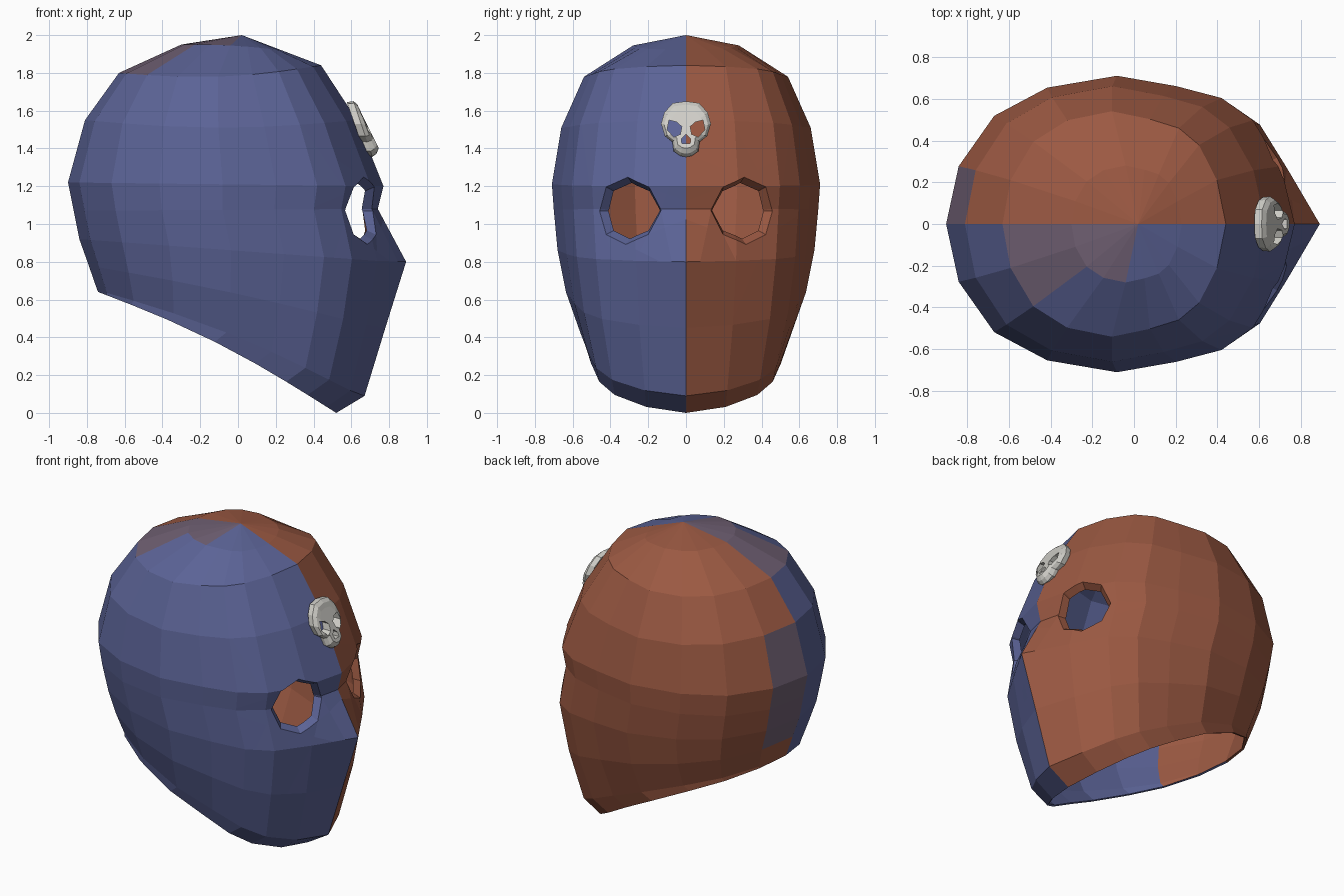
import bpy
import bmesh
from math import sin, cos, pi, radians
from mathutils import Vector

cube = bpy.data.objects.get("Cube")
if cube:
    bpy.data.objects.remove(cube, do_unlink=True)


def material(name, rgb):
    mat = bpy.data.materials.new(name)
    mat.use_nodes = True
    mat.diffuse_color = (*rgb, 1)
    mat.node_tree.nodes["Principled BSDF"].inputs["Base Color"].default_value = (*rgb, 1)
    return mat


BLUE = material("slate_blue", (0.105, 0.125, 0.305))
RED = material("rust_red", (0.33, 0.1, 0.055))
MIX = material("faded_purple", (0.16, 0.115, 0.17))
BONE = material("bone_white", (0.62, 0.61, 0.57))


def make_object(name, bm, mats):
    bm.normal_update()
    bmesh.ops.recalc_face_normals(bm, faces=bm.faces)
    mesh = bpy.data.meshes.new(name)
    bm.to_mesh(mesh)
    bm.free()
    for mat in mats:
        mesh.materials.append(mat)
    obj = bpy.data.objects.new(name, mesh)
    bpy.context.collection.objects.link(obj)
    return obj


def bridge(bm, loop_a, loop_b):
    n = len(loop_a)
    for i in range(n):
        j = (i + 1) % n
        bm.faces.new((loop_a[i], loop_a[j], loop_b[j], loop_b[i]))


# Plan outline of half the head, back to front: fraction of length, of width
plan = [(0, 0), (.036, .39), (.138, .73), (.29, .92), (.49, 1),
        (.66, .93), (.79, .85), (.88, .7), (.96, .39), (1, 0)]
plan += [(t, -v) for t, v in plan[-2:0:-1]]

# Head rings: back x, back z, front x, front z, half width, nose ridge, side lift
rings = [(-.3, 1.95, .23, 1.92, .28, 0, .01),
         (-.63, 1.8, .44, 1.84, .54, 0, -.04),
         (-.81, 1.55, .63, 1.55, .66, 0, -.04),
         (-.9, 1.22, .77, 1.2, .71, 0, 0),
         (-.87, 1.07, .74, 1.08, .70, 0, 0),
         (-.84, .92, .80, .8, .68, .09, 0),
         (-.79, .78, .74, .45, .635, .04, .02),
         (-.745, .65, .65, .09, .56, .02, .05),
         (-.74, .64, .52, 0, .54, 0, .05)]

# Mask shell
bm = bmesh.new()
pole = bm.verts.new((.02, 0, 2))
rows = []
for xb, zb, xf, zf, w, ridge, lift in rings:
    rows.append([bm.verts.new((xb + t * (xf - xb) + (ridge if t == 1 else 0), v * w,
                               zb + t * (zf - zb) + lift * sin(pi * t)))
                 for t, v in plan])
for i, v in enumerate(rows[0]):
    bm.faces.new((pole, rows[0][(i + 1) % len(plan)], v))
for a, b in zip(rows, rows[1:]):
    bridge(bm, a, b)

# Octagonal eye holes, sliced out of the shell
HOLE = .178
eyes = {}
for side in (-1, 1):
    axis = Vector((cos(radians(27)), side * sin(radians(27)), 0))
    across = Vector((-axis.y, axis.x, 0))
    centre = Vector((.65, side * .3, 1.07))
    eyes[side] = (centre, axis)
    normals = [across * cos(a) + Vector((0, 0, sin(a)))
               for a in [(k + .5) * pi / 4 for k in range(8)]]
    reach = HOLE * cos(pi / 8)

    def nearby():
        return [f for f in bm.faces if f.calc_center_median().y * side > 0
                and (f.calc_center_median() - centre).length < .42]

    for n in normals:
        faces = nearby()
        edges = {e for f in faces for e in f.edges}
        verts = {v for f in faces for v in f.verts}
        bmesh.ops.bisect_plane(bm, geom=list(verts) + list(edges) + faces, dist=1e-5,
                               plane_co=centre + n * reach, plane_no=n)
    inside = [f for f in nearby()
              if all((f.calc_center_median() - centre).dot(n) < reach for n in normals)]
    bmesh.ops.delete(bm, geom=inside, context="FACES")

bm.normal_update()
bmesh.ops.recalc_face_normals(bm, faces=bm.faces)
bm.normal_update()
if pole.normal.z < 0:
    bmesh.ops.reverse_faces(bm, faces=bm.faces)
    bm.normal_update()

# Two-tone halves with faded patches on the crown and the back
outer = list(bm.faces)
border = [e for e in bm.edges if len(e.link_faces) == 1]
for f in outer:
    c = f.calc_center_median()
    f.material_index = 1 if c.y > 0 else 0
    crown = c.z > 1.82 and c.x < 0 and -.27 < c.y < 0
    nape = c.x < -.78 and c.z < 1.4 and 0 < c.y < .2
    if crown or nape:
        f.material_index = 2

# Inner lining; around the eyes it steps inward to form a bevelled rim
inner = {v: bm.verts.new(v.co - v.normal * .015) for v in list(bm.verts)}
for v in {v for e in border for v in e.verts if v.co.z > .8}:
    centre, axis = eyes[1 if v.co.y > 0 else -1]
    offset = v.co - centre
    radial = offset - axis * offset.dot(axis)
    inner[v].co = v.co - radial * .17 - axis * .045
for f in outer:
    c = f.calc_center_median()
    lining = bm.faces.new([inner[v] for v in reversed(f.verts)])
    lining.material_index = 1 if c.y > 0 or c.x < -.6 else 0
for e in border:
    a, b = e.verts
    f = bm.faces.new((a, b, inner[b], inner[a]))
    f.material_index = 1 if a.co.y + b.co.y > 0 else 0
make_object("mask_shell", bm, (BLUE, RED, MIX))

# Forehead skull badge, leaning with the brow
half = [(0, 1.65), (.07, 1.64), (.115, 1.59), (.132, 1.53), (.112, 1.465),
        (.072, 1.435), (.065, 1.385), (.03, 1.36), (0, 1.355)]
outline = half + [(-y, z) for y, z in half[-2:0:-1]]


def badge(name, points, layers):
    """Capped solid on the brow plane; layers give depth and scale."""
    bm = bmesh.new()
    loops = [[bm.verts.new((.645 + (1.55 - z) * .34 + depth, y * s, 1.5 + (z - 1.5) * s))
              for y, z in points] for depth, s in layers]
    for a, b in zip(loops, loops[1:]):
        bridge(bm, a, b)
    bm.faces.new(loops[0])
    bm.faces.new(loops[-1])
    return make_object(name, bm, [BONE])


skull = badge("skull_badge", outline, [(-.035, .97), (.0, 1), (.022, .88), (.034, .68)])
socket = [(.022, 1.515), (.05, 1.54), (.09, 1.55), (.1, 1.5), (.065, 1.46), (.03, 1.475)]
nostril = [(0, 1.475), (.024, 1.45), (.022, 1.425), (-.022, 1.425), (-.024, 1.45)]
for shape in (socket, [(-y, z) for y, z in socket], nostril):
    cutter = badge("socket_cutter", shape, [(-.2, 1), (.2, 1)])
    cutter.hide_render = True
    mod = skull.modifiers.new("cut", "BOOLEAN")
    mod.operation = "DIFFERENCE"
    mod.solver = "EXACT"
    mod.object = cutter
    bpy.context.view_layer.objects.active = skull
    bpy.ops.object.modifier_apply(modifier=mod.name)
    bpy.data.objects.remove(cutter, do_unlink=True)
